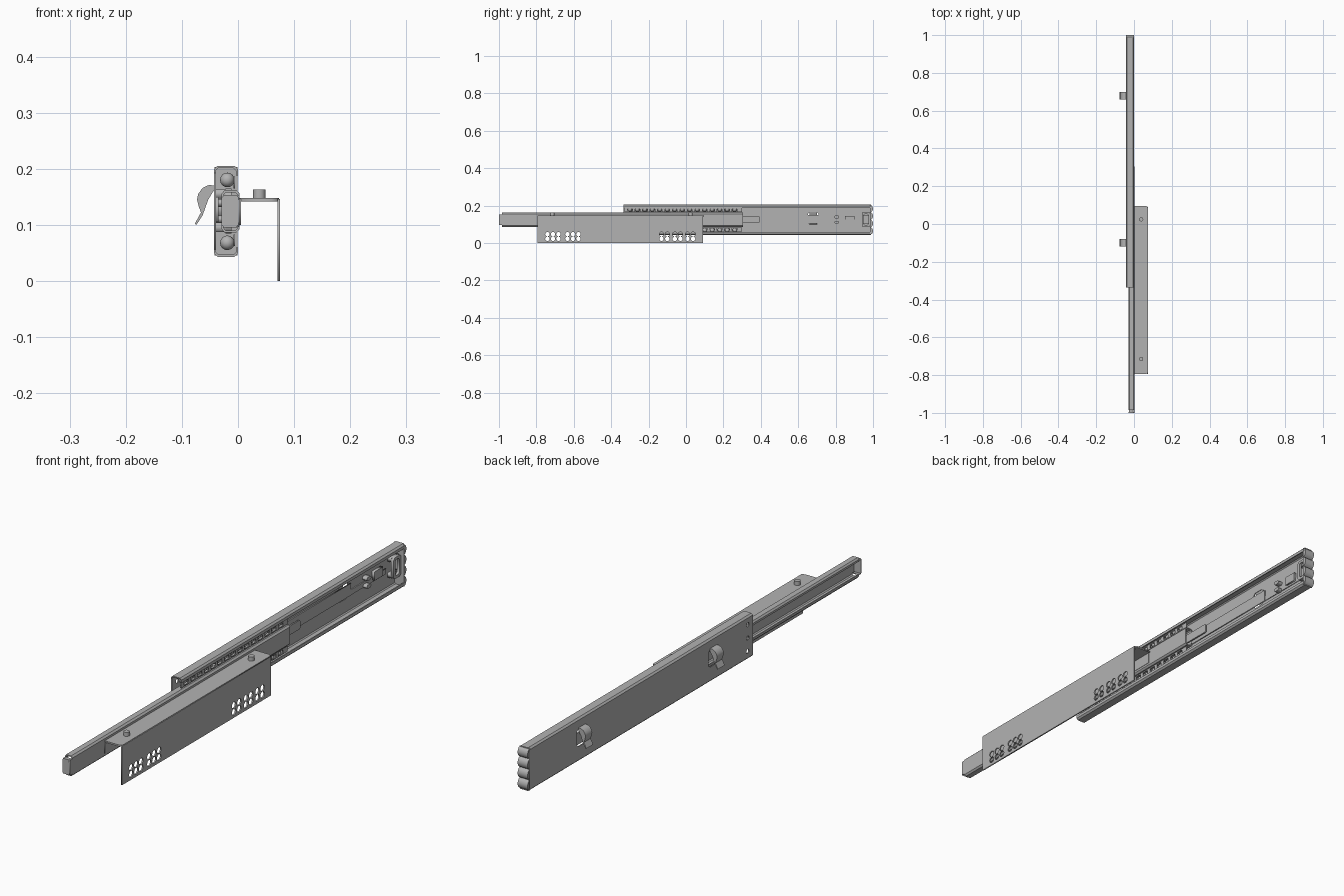
import bpy, math
from mathutils import Matrix, Vector

if "Cube" in bpy.data.objects:
    bpy.data.objects.remove(bpy.data.objects["Cube"], do_unlink=True)

steel = bpy.data.materials.new("grey steel")
steel.use_nodes = True
grey = (0.45, 0.45, 0.45, 1)
steel.diffuse_color = grey
steel.node_tree.nodes["Principled BSDF"].inputs["Base Color"].default_value = grey

MID = 0.124          # height of the rail axis
T = 0.004            # sheet thickness
# Plane axes: first and second drawing direction, then extrusion direction
PLANES = {"x": ((0, 1, 0), (0, 0, 1), (1, 0, 0)),
          "y": ((1, 0, 0), (0, 0, 1), (0, -1, 0)),
          "z": ((1, 0, 0), (0, 1, 0), (0, 0, 1))}


def finish(name, smooth=False):
    ob = bpy.context.object
    ob.name = name
    ob.data.materials.clear()
    ob.data.materials.append(steel)
    if smooth:
        bpy.ops.object.shade_smooth_by_angle(angle=math.radians(35))
    return ob


def prism(name, axis, lo, hi, outline, holes=(), smooth=False):
    """Extrude an outline with optional holes along an axis."""
    cu = bpy.data.curves.new(name, "CURVE")
    cu.dimensions, cu.fill_mode = "2D", "BOTH"
    cu.extrude = (hi - lo) / 2
    for loop in [outline, *holes]:
        sp = cu.splines.new("POLY")
        sp.points.add(len(loop) - 1)
        for p, (a, b) in zip(sp.points, loop):
            p.co = (a, b, 0, 1)
        sp.use_cyclic_u = True
    ob = bpy.data.objects.new(name, cu)
    bpy.context.collection.objects.link(ob)
    bpy.ops.object.select_all(action="DESELECT")
    ob.select_set(True)
    bpy.context.view_layer.objects.active = ob
    bpy.ops.object.convert(target="MESH")
    ob = bpy.context.object
    m = Matrix([Vector(v) for v in PLANES[axis]]).transposed().to_4x4()
    m.translation["xyz".index(axis)] = (lo + hi) / 2
    ob.data.transform(m)
    return finish(name, smooth)


def rect(a0, b0, a1, b1, c=0):
    """Rectangle, with cut corners when c is given."""
    if not c:
        return [(a0, b0), (a1, b0), (a1, b1), (a0, b1)]
    return [(a0 + c, b0), (a1 - c, b0), (a1, b0 + c), (a1, b1 - c),
            (a1 - c, b1), (a0 + c, b1), (a0, b1 - c), (a0, b0 + c)]


def circle(a, b, r, n=16):
    return [(a + r * math.cos(2 * math.pi * i / n), b + r * math.sin(2 * math.pi * i / n))
            for i in range(n)]


def sheet(path, t=T):
    """Outline of a bent sheet following a centre line."""
    pts = [Vector(p) for p in path]
    left, right = [], []
    for i, p in enumerate(pts):
        d0 = (p - pts[i - 1]).normalized() if i else (pts[1] - p).normalized()
        d1 = (pts[i + 1] - p).normalized() if i < len(pts) - 1 else d0
        n0, n1 = Vector((-d0.y, d0.x)), Vector((-d1.y, d1.x))
        n = (n0 + n1).normalized()
        off = n * (t / 2 / max(n.dot(n0), 0.4))
        left.append(p + off)
        right.append(p - off)
    return [tuple(p) for p in left + right[::-1]]


def flip(path, s):
    return [(x, MID + s * z) for x, z in path]


# Outer rail: back web with openings, curled top and bottom channels
hook_ys = (-0.10, 0.68)
openings = [rect(y - 0.028, 0.10, y + 0.028, 0.165, 0.008) for y in hook_ys]
openings += [circle(-0.305, MID + dz, 0.008) for dz in (-0.05, 0, 0.05)]
prism("outer_rail_web", "x", -0.043, -0.039, rect(-0.335, MID - 0.07, 0.99, MID + 0.07), openings)
channel = [(-0.041, 0.068), (-0.041, 0.074), (-0.036, 0.079), (-0.007, 0.079),
           (-0.002, 0.074), (-0.002, 0.064)]
for side, s in (("upper", 1), ("lower", -1)):
    prism(side + "_outer_channel", "y", -0.335, 0.99, sheet(flip(channel, s)), smooth=True)

# Raised strip, stop bumps and stop plate on the inside of the web
prism("web_rib", "x", -0.039, -0.035, rect(0.29, 0.105, 0.72, 0.15))
prism("rib_extension", "x", -0.039, -0.036, rect(0.72, 0.105, 0.93, 0.125))
prism("stop_plate", "x", -0.039, -0.028, rect(0.85, 0.112, 0.90, 0.145))
for z in (0.11, 0.139):
    prism("stop_bump", "x", -0.039, -0.02, rect(0.793, z - 0.007, 0.819, z + 0.007, 0.005))

# Corrugated end buffer and its inner clip
waves = [(0.985, 0.045)]
for i in range(33):
    u = i / 32
    waves.append((0.988 + 0.012 * abs(math.sin(4 * math.pi * u)) ** 0.6, 0.045 + 0.158 * u))
waves.append((0.985, 0.203))
prism("end_buffer", "x", -0.042, -0.001, waves, smooth=True)
prism("buffer_clip", "x", -0.022, -0.012, rect(0.94, 0.085, 0.985, 0.165, 0.008),
      [rect(0.95, 0.095, 0.975, 0.155, 0.006)])
for z in (0.095, 0.155):
    prism("clip_arm", "x", -0.039, -0.022, rect(0.942, z - 0.008, 0.985, z + 0.008))

# Spring hooks on the back of the outer rail
hook = [(-0.041, 0.17), (-0.052, 0.171), (-0.063, 0.166), (-0.071, 0.155), (-0.073, 0.145),
        (-0.070, 0.133), (-0.066, 0.122), (-0.077, 0.102), (-0.074, 0.10),
        (-0.063, 0.117), (-0.053, 0.145), (-0.041, 0.165)]
for y in hook_ys:
    prism("spring_hook", "y", y - 0.02, y + 0.02, hook, smooth=True)

# Ball retainers
for side, s in (("upper", 1), ("lower", -1)):
    z0, z1 = sorted((MID + s * 0.041, MID + s * 0.062))
    ys = [-0.30 + 0.04 * i for i in range(15)]
    slots = [rect(y - 0.013, z0 + 0.004, y + 0.013, z1 - 0.004) for y in ys]
    prism(side + "_retainer", "x", -0.008, -0.005, rect(-0.33, z0, 0.30, z1), slots)
    for y in ys:
        bpy.ops.mesh.primitive_uv_sphere_add(segments=12, ring_count=8, radius=0.013,
                                             location=(-0.019, y, MID + s * 0.056))
        finish(side + "_ball", True)

# Inner rail: channel opening towards the outer rail
inner = [(-0.027, 0.024), (-0.027, 0.031), (-0.023, 0.036), (-0.004, 0.036), (0.001, 0.031)]
path = flip(inner, 1) + flip(inner, -1)[::-1]
prism("inner_rail", "y", -0.985, 0.305, sheet(path), smooth=True)
prism("inner_rail_end_tab", "y", -1.0, -0.996, rect(-0.029, 0.096, 0.001, 0.153, 0.004))
prism("end_tab_bend", "x", -0.001, 0.003, rect(-1.0, 0.096, -0.98, 0.153))
for s in (1, -1):
    prism("end_tab_edge", "y", -0.998, -0.985, sheet(flip([(-0.027, 0.027), (-0.002, 0.027)], s), 0.003))
prism("latch_tongue", "x", -0.024, -0.018, rect(0.25, 0.108, 0.395, 0.142, 0.004))

# Drawer bracket: side flange against the rail, top shelf, perforated outer flange
columns = (-0.741, -0.711, -0.682, -0.634, -0.604, -0.575,
           -0.131, -0.100, -0.060, -0.030, 0.008, 0.038)
holes = [circle(y, z, 0.012, 14) for y in columns for z in (0.022, 0.047)]
prism("bracket_inner_flange", "x", 0.002, 0.005, rect(-0.795, 0.10, 0.09, 0.146))
prism("bracket_shelf", "z", 0.142, 0.148,
      [(0.002, -0.795), (0.060, -0.795), (0.070, -0.791), (0.073, -0.785),
       (0.073, 0.085), (0.070, 0.092), (0.060, 0.096), (0.002, 0.096)])
prism("bracket_outer_flange", "x", 0.070, 0.075, rect(-0.795, 0, 0.09, 0.146), holes)

# Locating pegs
for y in (-0.715, 0.025):
    prism("locating_peg", "z", 0.146, 0.163, circle(0.038, y, 0.011, 20), smooth=True)
